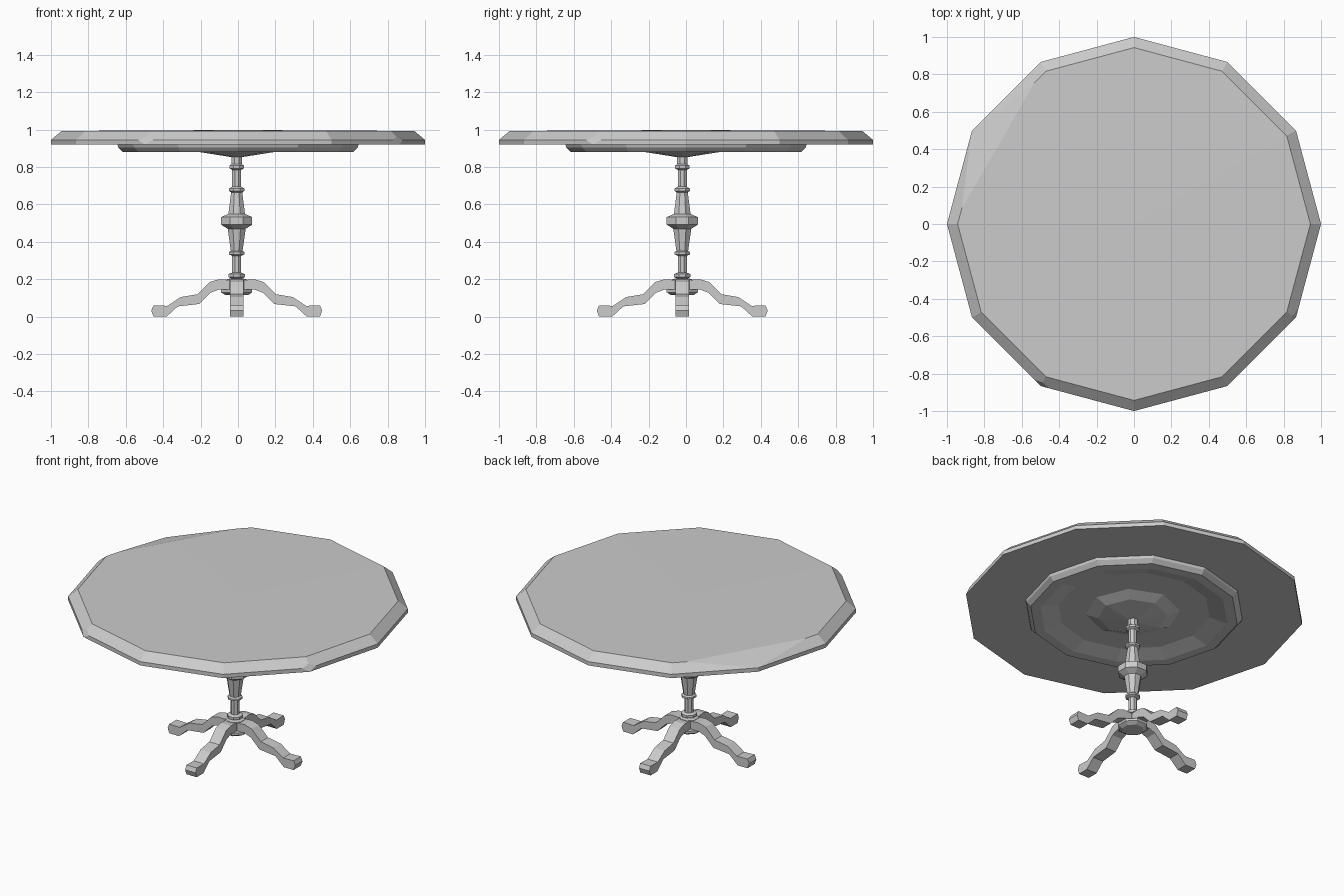
import bpy, bmesh, math
from mathutils import Matrix, Vector

cube = bpy.data.objects.get("Cube")
if cube:
    bpy.data.objects.remove(cube, do_unlink=True)

grey = bpy.data.materials.new("plain grey")
grey.use_nodes = True
colour = (0.6, 0.6, 0.6, 1)
grey.diffuse_color = colour
grey.node_tree.nodes["Principled BSDF"].inputs["Base Color"].default_value = colour

AXIS = Vector((-0.007, -0.02, 0))  # the pedestal stands slightly off centre


def finish(name, bm, location=(0, 0, 0)):
    bmesh.ops.recalc_face_normals(bm, faces=bm.faces)
    mesh = bpy.data.meshes.new(name)
    bm.to_mesh(mesh)
    bm.free()
    mesh.materials.append(grey)
    obj = bpy.data.objects.new(name, mesh)
    obj.location = location
    bpy.context.collection.objects.link(obj)
    return obj


def lathe(profile, sides, phase=0.0):
    """Turn a (radius, height) profile, closed on the axis at both ends."""
    bm = bmesh.new()
    rings = []
    for r, z in profile:
        if r == 0:
            rings.append([bm.verts.new((0, 0, z))] * sides)
        else:
            angles = [math.tau * i / sides + phase for i in range(sides)]
            rings.append([bm.verts.new((r * math.cos(a), r * math.sin(a), z)) for a in angles])
    for low, high in zip(rings, rings[1:]):
        for i in range(sides):
            j = (i + 1) % sides
            corners = dict.fromkeys((low[i], low[j], high[j], high[i]))
            bm.faces.new(list(corners))
    return bm


def chip(bm, degrees, r, z, out, up):
    """Slice a small corner off the rim with a plane."""
    a = math.radians(degrees)
    radial = Vector((math.cos(a), math.sin(a), 0))
    geom = bm.verts[:] + bm.edges[:] + bm.faces[:]
    cut = bmesh.ops.bisect_plane(bm, geom=geom, plane_co=radial * r + Vector((0, 0, z)),
                                 plane_no=radial * out + Vector((0, 0, up)), clear_outer=True)
    edges = [e for e in cut["geom_cut"] if isinstance(e, bmesh.types.BMEdge)]
    bmesh.ops.holes_fill(bm, edges=edges)


# Twelve-sided top with a chamfered, worn rim
top = lathe([(0, 0.92), (1, 0.92), (1, 0.945), (0.943, 0.993), (0, 0.998)], 12)
chip(top, 150, 0.998, 0.945, 0.05, 0.165)
for angle in (240, 330):
    chip(top, angle, 0.995, 0.93, 0.9, 0.45)
finish("table_top", top)

# Raised ring under the top, hollow in the middle
finish("apron_ring", lathe([(0, 0.921), (0.645, 0.921), (0.64, 0.905), (0.615, 0.88),
                            (0.555, 0.88), (0.45, 0.91), (0, 0.91)], 12))

# Stepped mounting boss
finish("mounting_boss", lathe([(0, 0.911), (0.28, 0.911), (0.205, 0.881),
                               (0.04, 0.855), (0, 0.855)], 8), AXIS)

# Turned column
finish("column", lathe([
    (0, 0.865), (0.03, 0.865), (0.03, 0.815), (0.042, 0.808), (0.042, 0.793), (0.026, 0.785),
    (0.026, 0.695), (0.045, 0.685), (0.045, 0.672), (0.032, 0.665), (0.048, 0.55),
    (0.09, 0.532), (0.09, 0.492), (0.052, 0.47), (0.034, 0.352), (0.045, 0.345),
    (0.045, 0.333), (0.026, 0.325), (0.026, 0.235), (0.048, 0.228), (0.048, 0.212),
    (0.032, 0.205), (0.058, 0.2), (0.058, 0.145), (0.09, 0.145), (0.09, 0.13),
    (0.065, 0.115), (0, 0.115)], 8, math.pi / 8), AXIS)

# Four scrolled legs cut from one outline
outline = [(0.02, 0.195), (0.095, 0.2), (0.145, 0.185), (0.21, 0.12), (0.3, 0.105),
           (0.37, 0.058), (0.445, 0.06), (0.457, 0.033), (0.445, 0), (0.375, 0),
           (0.315, 0.055), (0.2, 0.068), (0.14, 0.128), (0.095, 0.145), (0.02, 0.145)]
names = ("left_leg", "back_leg", "right_leg", "front_leg")
for i, name in enumerate(names):
    bm = bmesh.new()
    side = bm.faces.new([bm.verts.new((x, -0.037, z)) for x, z in outline])
    grown = bmesh.ops.extrude_face_region(bm, geom=[side], use_keep_orig=True)
    moved = [v for v in grown["geom"] if isinstance(v, bmesh.types.BMVert)]
    bmesh.ops.translate(bm, verts=moved, vec=(0, 0.074, 0))
    bmesh.ops.rotate(bm, verts=bm.verts, matrix=Matrix.Rotation(i * math.pi / 2, 3, "Z"))
    finish(name, bm, AXIS)
